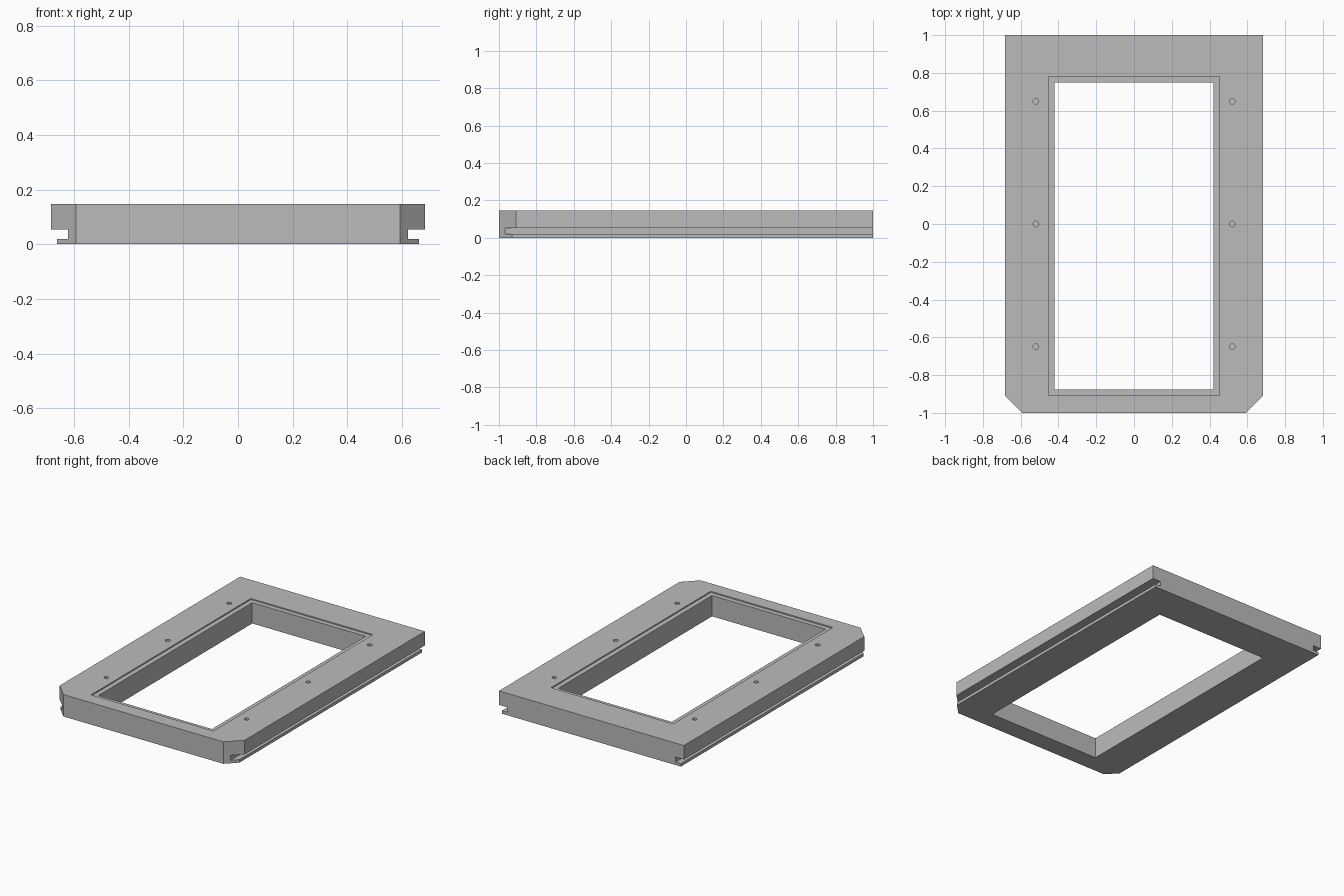
import bpy
import bmesh
from mathutils import Vector

cube = bpy.data.objects.get("Cube")
if cube:
    bpy.data.objects.remove(cube, do_unlink=True)

HEIGHT = 0.147
HOLE_DEPTH = 0.08
RECESS = 0.008

# Single grey finish
grey = bpy.data.materials.new("grey")
grey.use_nodes = True
colour = (0.5, 0.5, 0.5, 1)
grey.diffuse_color = colour
grey.node_tree.nodes["Principled BSDF"].inputs["Base Color"].default_value = colour


def add_object(name, bm):
    bmesh.ops.recalc_face_normals(bm, faces=bm.faces[:])
    mesh = bpy.data.meshes.new(name)
    bm.to_mesh(mesh)
    bm.free()
    mesh.materials.append(grey)
    obj = bpy.data.objects.new(name, mesh)
    bpy.context.collection.objects.link(obj)
    return obj


def box(name, x, y0, y1, z0, z1):
    bm = bmesh.new()
    bmesh.ops.create_cube(bm, size=1)
    bmesh.ops.scale(bm, vec=(2 * x, y1 - y0, z1 - z0), verts=bm.verts)
    bmesh.ops.translate(bm, vec=(0, (y0 + y1) / 2, (z0 + z1) / 2), verts=bm.verts)
    return add_object(name, bm)


def cut(target, cutter):
    mod = target.modifiers.new("cut", 'BOOLEAN')
    mod.operation = 'DIFFERENCE'
    mod.solver = 'EXACT'
    mod.object = cutter
    bpy.context.view_layer.objects.active = target
    bpy.ops.object.modifier_apply(modifier=mod.name)
    bpy.data.objects.remove(cutter, do_unlink=True)


# Frame body: grooved cross-section swept front to back
half = [(0.662, 0), (0.662, 0.02), (0.623, 0.02),
        (0.623, 0.053), (0.684, 0.053), (0.684, HEIGHT)]
section = half + [(-x, z) for x, z in reversed(half)]
bm = bmesh.new()
face = bm.faces.new([bm.verts.new((x, -1, z)) for x, z in section])
swept = bmesh.ops.extrude_face_region(bm, geom=[face], use_keep_orig=True)
moved = [v for v in swept["geom"] if isinstance(v, bmesh.types.BMVert)]
bmesh.ops.translate(bm, vec=(0, 2, 0), verts=moved)

# Chamfered front corners
for side in (-1, 1):
    bmesh.ops.bisect_plane(
        bm, geom=bm.verts[:] + bm.edges[:] + bm.faces[:],
        plane_co=Vector((side * 0.592, -1, 0)),
        plane_no=Vector((side, -1, 0)).normalized(), clear_outer=True)
    rim = [e for e in bm.edges if e.is_boundary]
    bmesh.ops.holes_fill(bm, edges=rim, sides=0)
frame = add_object("frame", bm)

# Window opening and the shallow recess around it
cut(frame, box("opening_cutter", 0.42, -0.875, 0.75, -0.1, 0.3))
cut(frame, box("recess_cutter", 0.452, -0.907, 0.782, HEIGHT - RECESS, 0.3))

# Blind screw holes along both side rails
for x in (-0.52, 0.52):
    for y in (-0.65, 0, 0.65):
        bm = bmesh.new()
        bmesh.ops.create_cone(bm, cap_ends=True, segments=24, radius1=0.015,
                              radius2=0.015, depth=2 * HOLE_DEPTH)
        bmesh.ops.translate(bm, vec=(x, y, HEIGHT), verts=bm.verts)
        cut(frame, add_object("hole_cutter", bm))

# Smooth hole walls, crisp edges elsewhere
bpy.ops.object.select_all(action='DESELECT')
frame.select_set(True)
bpy.context.view_layer.objects.active = frame
bpy.ops.object.shade_smooth_by_angle()
